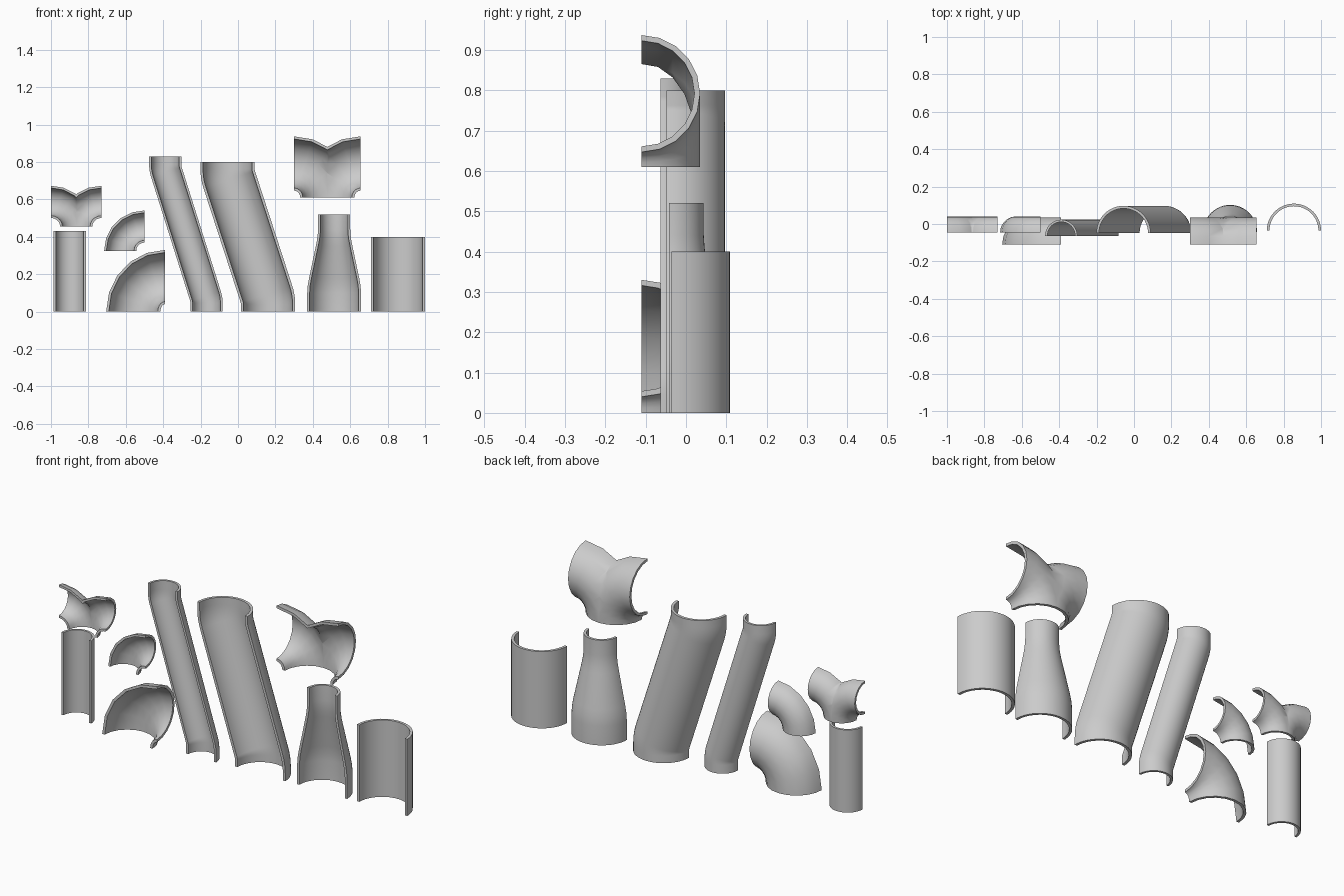
import bpy, bmesh
from math import sin, cos, pi, radians

if "Cube" in bpy.data.objects:
    bpy.data.objects.remove(bpy.data.objects["Cube"])

BIG, SMALL = 0.145, 0.086
WALL = {BIG: 0.014, SMALL: 0.012}


def half_pipe(name, rings, y0, wall, sides=24, origin_x=0.0, mirror=False):
    """Sweep a half-tube section (open to -y) through rings (x, z, nx, nz, radius)."""
    bm = bmesh.new()
    loops = []
    for x, z, nx, nz, r in rings:
        section = [(r, pi * i / sides) for i in range(sides + 1)]
        section += [(r - wall, pi * i / sides) for i in range(sides, -1, -1)]
        loops.append([bm.verts.new((x - origin_x + nx * q * cos(a),
                                    y0 + q * sin(a),
                                    z + nz * q * cos(a))) for q, a in section])
    n = len(loops[0])
    for a, b in zip(loops, loops[1:]):
        for i in range(n):
            j = (i + 1) % n
            bm.faces.new((a[i], a[j], b[j], b[i]))
    # rim faces at both ends
    for loop in (loops[0], loops[-1]):
        for i in range(sides):
            bm.faces.new((loop[i], loop[i + 1], loop[n - 2 - i], loop[n - 1 - i]))
    bmesh.ops.recalc_face_normals(bm, faces=bm.faces)
    if mirror:
        bmesh.ops.bisect_plane(bm, geom=bm.verts[:] + bm.edges[:] + bm.faces[:],
                               dist=1e-6, plane_co=(0, 0, 0), plane_no=(1, 0, 0),
                               clear_outer=True)
    me = bpy.data.meshes.new(name)
    bm.to_mesh(me)
    bm.free()
    ob = bpy.data.objects.new(name, me)
    ob.location.x = origin_x
    bpy.context.collection.objects.link(ob)
    bpy.ops.object.select_all(action='DESELECT')
    bpy.context.view_layer.objects.active = ob
    ob.select_set(True)
    bpy.ops.object.shade_smooth_by_angle(angle=radians(35))
    if mirror:
        mod = ob.modifiers.new("mirror", 'MIRROR')
        mod.use_clip = True
        mod.merge_threshold = 0.0005
    return ob


def straight(x, height, r):
    return [(x, 0, 1, 0, r), (x, height, 1, 0, r)]


def elbow(cx, cz, rx, rz, r, side, steps=5):
    """Quarter bend about the corner (cx, cz), from the bottom opening to the side one."""
    out = []
    for i in range(steps + 1):
        t = pi / 2 * i / steps
        out.append((cx + side * rx * cos(t), cz + rz * sin(t), side * cos(t), sin(t), r))
    return out


def offset_bend(x0, x1, height, r, bend, angle, steps=5):
    """Upright ends joined by a leaning run, with round bends between."""
    th = radians(angle)
    dx = x0 - x1
    run = (dx - 2 * bend * (1 - cos(th))) / sin(th)
    end = (height - 2 * bend * sin(th) - run * cos(th)) / 2
    half = [(x0, 0, 1, 0, r)]
    for i in range(steps + 1):
        t = th * i / steps
        half.append((x0 - bend * (1 - cos(t)), end + bend * sin(t), cos(t), sin(t), r))
    # the upper half is the lower half turned by 180 degrees
    upper = [(x0 + x1 - x, height - z, nx, nz, q) for x, z, nx, nz, q in reversed(half)]
    return half + upper


# straight pipes
half_pipe("small_straight_pipe", straight(-0.9, 0.43, SMALL), -0.045, WALL[SMALL])
half_pipe("large_straight_pipe", straight(0.855, 0.40, BIG), -0.036, WALL[BIG])

# elbows
half_pipe("small_elbow", elbow(-0.5, 0.325, 0.13, 0.13, SMALL, -1), -0.045, WALL[SMALL], 10)
half_pipe("large_elbow", elbow(-0.39, 0, 0.17, 0.185, BIG, -1), -0.11, WALL[BIG], 10)

# two-way splitters: one elbow cut at the middle and mirrored
half_pipe("small_splitter", elbow(-1.0, 0.455, 0.135, 0.132, SMALL, 1),
          -0.045, WALL[SMALL], 10, -0.865, True)
half_pipe("large_splitter", elbow(0.3, 0.61, 0.1775, 0.182, BIG, 1),
          -0.11, WALL[BIG], 10, 0.4775, True)

# offset pipes
half_pipe("small_offset_pipe", offset_bend(-0.168, -0.389, 0.83, SMALL, 0.13, 17.5),
          -0.063, WALL[SMALL])
half_pipe("large_offset_pipe", offset_bend(0.161, -0.056, 0.80, BIG, 0.185, 18),
          -0.048, WALL[BIG])

# reducer
profile = [(0, 0.144), (0.10, 0.144), (0.14, 0.141), (0.18, 0.134), (0.35, 0.098),
           (0.38, 0.092), (0.41, 0.088), (0.44, 0.086), (0.52, 0.086)]
half_pipe("reducer", [(0.514, z, 1, 0, r) for z, r in profile], -0.042, 0.013)
